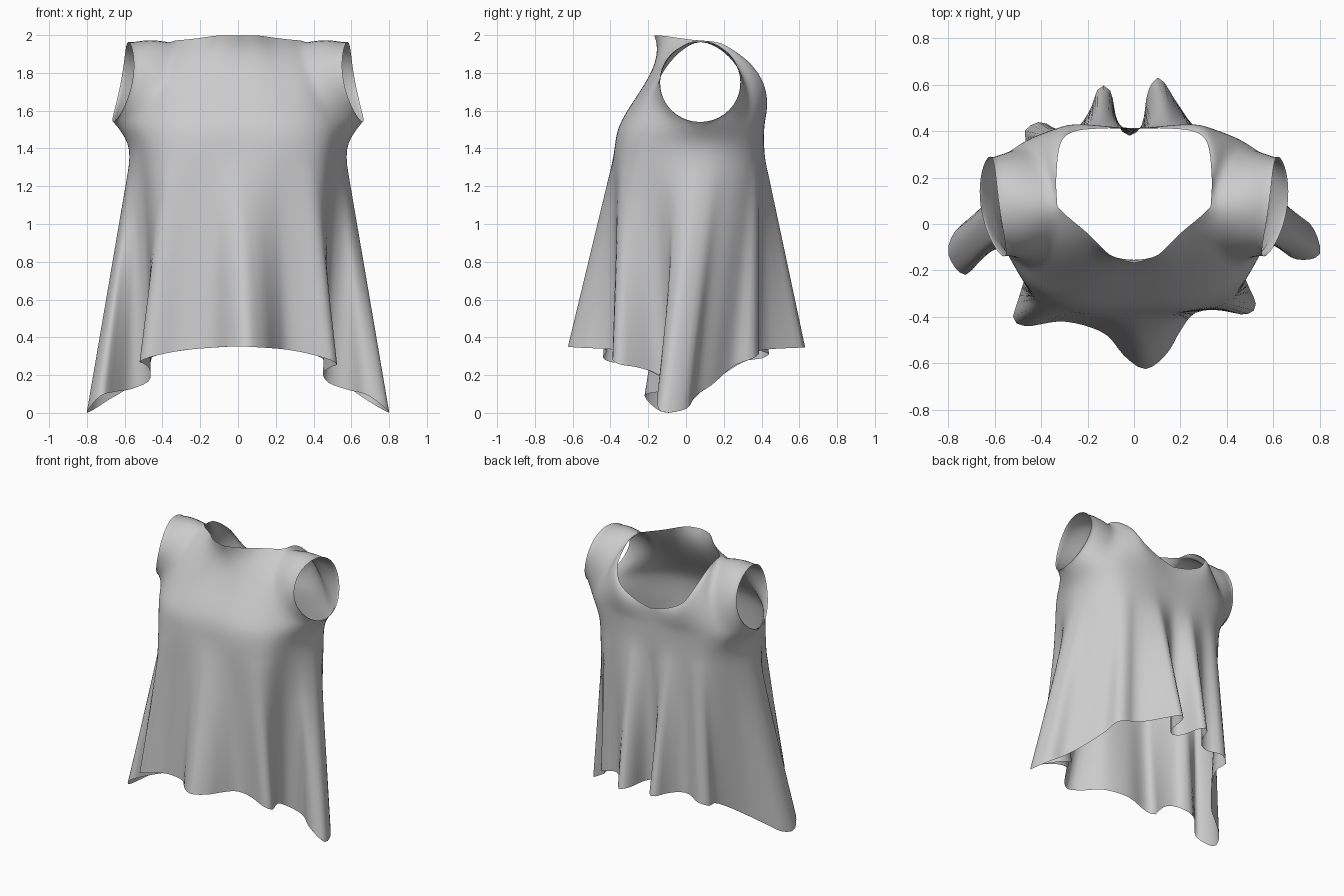
import bpy, bmesh, math
from mathutils import Vector

if "Cube" in bpy.data.objects:
    bpy.data.objects.remove(bpy.data.objects["Cube"])

Q = 40        # columns per quarter of the garment
STRAP = 14    # columns of each quarter that run along a shoulder strap


def spline(pts, closed, steps=10):
    """Catmull-Rom curve through pts."""
    n = len(pts)
    pick = (lambda i: pts[i % n]) if closed else (lambda i: pts[max(0, min(n - 1, i))])
    out = []
    for i in range(n if closed else n - 1):
        a, b, c, d = pick(i - 1), pick(i), pick(i + 1), pick(i + 2)
        for s in range(steps):
            t = s / steps
            out.append(0.5 * (2 * b + (c - a) * t + (2 * a - 5 * b + 4 * c - d) * t * t
                              + (3 * b - a - 3 * c + d) * t ** 3))
    out.append(pts[0] if closed else pts[-1])
    return out


def resample(poly, n):
    """n + 1 points evenly spaced along a polyline."""
    acc = [0.0]
    for a, b in zip(poly, poly[1:]):
        acc.append(acc[-1] + (b - a).length)
    out, j = [], 0
    for i in range(n + 1):
        d = acc[-1] * i / n
        while j < len(poly) - 2 and acc[j + 1] < d:
            j += 1
        out.append(poly[j].lerp(poly[j + 1], (d - acc[j]) / max(acc[j + 1] - acc[j], 1e-9)))
    return out


def ring(pts, marks, steps=10):
    """Closed ring of 4Q points; marks are front, right, back, left."""
    c = spline(pts, True, steps)
    ends = [m * steps for m in marks] + [len(c) - 1]
    out = []
    for a, b in zip(ends, ends[1:]):
        out += resample(c[a:b + 1], Q)[:-1]
    return out


def mirrored_ring(half):
    """Ring from its right half (front centre, ..., side at index 4, ..., back centre)."""
    pts = [Vector(p) for p in half]
    pts += [Vector((-p.x, p.y, p.z)) for p in reversed(pts[1:-1])]
    return ring(pts, [0, 4, 8, 12])


# hem outline with its draped folds, anticlockwise from the front
hem_xy = [(.05, -.625), (.14, -.56), (.2, -.46), (.26, -.385), (.36, -.37), (.48, -.39), (.525, -.35),
          (.49, -.26), (.45, -.16), (.48, -.08), (.58, -.07), (.69, -.15), (.8, -.13), (.76, 0),
          (.65, .05), (.57, .14), (.47, .25), (.45, .35), (.39, .385), (.32, .38), (.25, .43),
          (.18, .53), (.11, .63), (.06, .57), (.035, .43), (-.02, .38), (-.07, .43), (-.1, .57),
          (-.15, .59), (-.19, .49), (-.25, .41), (-.32, .4), (-.4, .44), (-.47, .4), (-.46, .31),
          (-.51, .2), (-.6, .09), (-.68, .04), (-.77, -.03), (-.8, -.13), (-.73, -.22), (-.65, -.14),
          (-.56, -.06), (-.47, -.1), (-.47, -.22), (-.5, -.33), (-.52, -.41), (-.46, -.44),
          (-.3, -.42), (-.13, -.47), (-.04, -.57)]


def hem_z(x, y):
    return .37 - .06 * abs(x) - .16 * (abs(x) / math.hypot(x, y)) ** 8 - .15 * (abs(x) / .8) ** 4


hem = ring([Vector((x, y, hem_z(x, y))) for x, y in hem_xy], [0, 12, 25, 39])
waist = mirrored_ring([(0, -.38, 1.37), (.25, -.375, 1.37), (.44, -.3, 1.38), (.53, -.12, 1.4),
                       (.56, .075, 1.41), (.53, .24, 1.4), (.42, .365, 1.38), (.22, .41, 1.37),
                       (0, .41, 1.37)])
chest = mirrored_ring([(0, -.365, 1.5), (.27, -.355, 1.5), (.46, -.26, 1.51), (.59, -.06, 1.53),
                       (.66, .075, 1.54), (.61, .24, 1.53), (.46, .365, 1.52), (.25, .41, 1.51),
                       (0, .41, 1.5)])

bm = bmesh.new()


def skin(rows, closed):
    vs = [[bm.verts.new(p) for p in r] for r in rows]
    n = len(rows[0])
    for a, b in zip(vs, vs[1:]):
        for i in range(n if closed else n - 1):
            j = (i + 1) % n
            bm.faces.new((a[i], a[j], b[j], b[i]))


# skirt and underbust band
rows = [[h.lerp(w, k / 28) for h, w in zip(hem, waist)] for k in range(28)]
rows += [[w.lerp(c, k / 5) for w, c in zip(waist, chest)] for k in range(6)]
skin(rows, True)


def armhole(a, side):
    """Point on the arm opening: a = -90 deg at the armpit, +90 at the shoulder."""
    c, s = math.cos(a), math.sin(a)
    return Vector((.59 + .03 * c * side + .03 * s * s - .04 * s, .075 + .215 * c * side,
                   1.752 + .212 * s))


def yoke(bottom, neck, side):
    """Right half of the front (side -1) or back (side 1), centre to armhole, plus its mirror."""
    strap_end = armhole(math.pi / 2, side)
    curve = spline([Vector(p) for p in neck], False)
    top = resample(curve, Q - STRAP)[:-1] + resample([curve[-1], strap_end], STRAP)
    for i in range(STRAP + 1):      # straps arch slightly
        top[Q - STRAP + i].z += .02 * math.sin(math.pi * i / STRAP)
    V = 20
    grid = []
    for k in range(V + 1):
        v = k / V
        arc = armhole(-math.pi / 2 + math.pi * v, side) - bottom[-1].lerp(top[-1], v)
        row = []
        for i in range(Q + 1):
            u = i / Q
            p = bottom[i].lerp(top[i], v) + arc * u ** (2 - .9 * v)
            if side < 0:
                p.y += .42 * v * v * (1 - v) * (1 - u * u) ** 2
            row.append(p)
        grid.append(row)
    skin(grid, False)
    skin([[Vector((-p.x, p.y, p.z)) for p in r] for r in grid], False)


# front yoke with high neck, back yoke with deep scoop
yoke(chest[:Q + 1], [(0, -.168, 1.998), (.1, -.135, 1.998), (.2, -.04, 1.985), (.29, .035, 1.975),
                     (.33, .075, 1.972)], -1)
yoke(chest[Q:2 * Q + 1][::-1], [(0, .412, 1.63), (.12, .412, 1.66), (.25, .4, 1.73), (.315, .35, 1.84),
                                (.335, .2, 1.95), (.33, .075, 1.972)], 1)

bmesh.ops.remove_doubles(bm, verts=bm.verts, dist=.001)
bmesh.ops.recalc_face_normals(bm, faces=bm.faces)

# relax the cloth of the yoke between its openings
soft = [v for v in bm.verts if v.co.z > 1.28 and not v.is_boundary]
for _ in range(12):
    bmesh.ops.smooth_vert(bm, verts=soft, factor=.5, use_axis_x=True, use_axis_y=True, use_axis_z=True)

# stand the lowest hem point on the ground
low = min(v.co.z for v in bm.verts)
for v in bm.verts:
    v.co.z -= low * max(0, 1 - v.co.z / 1.4)

mesh = bpy.data.meshes.new("sleeveless_top")
bm.to_mesh(mesh)
bm.free()
top_obj = bpy.data.objects.new("sleeveless_top", mesh)
bpy.context.collection.objects.link(top_obj)
for f in mesh.polygons:
    f.use_smooth = True
